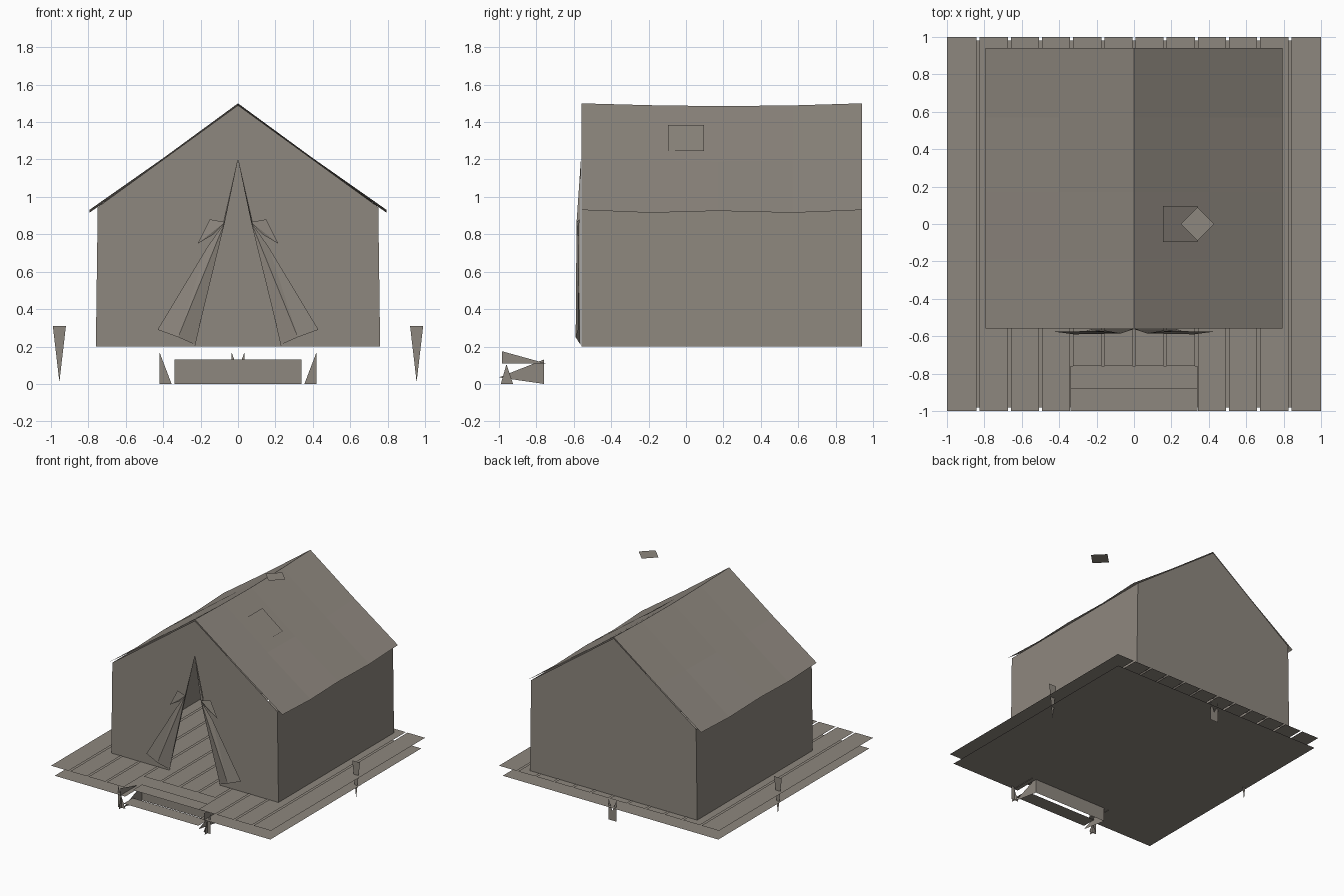
import bpy

cube = bpy.data.objects.get("Cube")
if cube:
    bpy.data.objects.remove(cube, do_unlink=True)


def flat_colour(name, rgb):
    mat = bpy.data.materials.new(name)
    mat.use_nodes = True
    mat.diffuse_color = (*rgb, 1)
    shader = mat.node_tree.nodes["Principled BSDF"]
    shader.inputs["Base Color"].default_value = (*rgb, 1)
    shader.inputs["Roughness"].default_value = 0.9
    return mat


CANVAS = flat_colour("warm grey", (0.27, 0.243, 0.21))


def sheet(name, polygons):
    """Thin sheet made of flat polygons, each a list of 3D points."""
    points, faces = [], []
    for poly in polygons:
        faces.append(range(len(points), len(points) + len(poly)))
        points += poly
    mesh = bpy.data.meshes.new(name)
    mesh.from_pydata(points, [], [list(f) for f in faces])
    mesh.materials.append(CANVAS)
    obj = bpy.data.objects.new(name, mesh)
    bpy.context.collection.objects.link(obj)
    return obj


def flat(x0, x1, y0, y1, z):
    return [(x0, y0, z), (x1, y0, z), (x1, y1, z), (x0, y1, z)]


def upright(profile, y):
    return [(x, y, z) for x, z in profile]


def flip(poly):
    return [(-x, y, z) for x, y, z in reversed(poly)]


def both(name, polygons):
    sheet("left_" + name, polygons)
    sheet("right_" + name, [flip(p) for p in polygons])


DECK, LOW, FRONT, BACK = 0.2, 0.115, -0.56, 0.94
NOTCH, STEP_X = -0.76, 0.34

# Deck boards, shortened in the middle to make room for the steps
pitch, gap = 1 / 6, 0.008
boards = []
for i in range(12):
    x0 = -1 + i * pitch + (gap if i else 0)
    x1 = -1 + (i + 1) * pitch - (gap if i < 11 else 0)
    start = NOTCH if abs(x0 + x1) / 2 < STEP_X else -1
    boards.append(flat(x0, x1, start, 1, DECK))
sheet("deck_boards", boards)

# Base sheet under the boards
e = 0.98
sheet("deck_base", [flat(-e, e, NOTCH, e, LOW),
                    flat(-e, -STEP_X, -e, NOTCH, LOW),
                    flat(STEP_X, e, -e, NOTCH, LOW)])

# Steps: two treads and a back panel
sheet("step_treads", [flat(-STEP_X, STEP_X, -1, -0.88, 0.065),
                      flat(-STEP_X, STEP_X, -0.88, NOTCH, 0.13)])
sheet("step_back", [upright([(-STEP_X, 0), (STEP_X, 0),
                             (STEP_X, 0.13), (-STEP_X, 0.13)], NOTCH)])
both("step_brace", [[(STEP_X, -1, 0.035), (STEP_X, NOTCH, 0), (STEP_X, NOTCH, 0.13)],
                    [(0.38, -0.985, 0.11), (0.38, -0.75, 0.11), (0.38, -0.985, 0.175)]])

# Pegs at the sides, the front and the back
both("side_peg", [upright([(0.955, 0.01), (0.99, 0.31), (0.92, 0.31)], 0.17)])
both("front_peg", [upright([(0.355, 0), (0.42, 0), (0.42, 0.17)], -0.955),
                   [(0.39, -0.99, 0), (0.39, -0.925, 0), (0.39, -0.96, 0.105)]])
both("back_peg", [upright([(-0.03, 0), (0.035, 0), (0.035, 0.17)], 0.955)])

# Tent walls
both("wall", [[(0.76, FRONT, DECK), (0.76, BACK, DECK),
               (0.75, BACK, 0.945), (0.75, FRONT, 0.945)]])
gable = [(0.76, DECK), (0.75, 0.945), (0, 1.49), (-0.75, 0.945), (-0.76, DECK)]
sheet("back_wall", [upright(gable[::-1], BACK)])
half_front = [(0.23, DECK), (0.76, DECK), (0.75, 0.945), (0, 1.49), (0, 1.2)]
both("front_wall", [upright(half_front, FRONT)])

# Sagging roof, one slope for each side
rows = [FRONT, -0.19, 0.17, 0.57, BACK]
ridge = [1.5, 1.49, 1.485, 1.489, 1.5]
middle = [1.207, 1.195, 1.19, 1.195, 1.207]
eave = [0.93, 0.915, 0.925, 0.915, 0.93]
lines = [(0, ridge), (0.4, middle), (0.795, eave)]
slope = []
for (xa, za), (xb, zb) in zip(lines, lines[1:]):
    for j in range(4):
        y0, y1 = rows[j], rows[j + 1]
        slope.append([(xa, y0, za[j]), (xb, y0, zb[j]),
                      (xb, y1, zb[j + 1]), (xa, y1, za[j + 1])])
both("roof", slope)

# Square patch on the roof and loose square above it
sheet("roof_patch", [[(0.155, -0.095, 1.385), (0.34, -0.095, 1.246),
                      (0.34, 0.095, 1.246), (0.155, 0.095, 1.385)]])
sheet("stove_cap", [[(0.25, 0, 1.73), (0.34, -0.09, 1.73),
                     (0.43, 0, 1.73), (0.34, 0.09, 1.73)]])

# Door flaps folded back, with their ties
top, knot, fold = (0, -0.562, 1.2), (0.07, -0.585, 0.865), (0.165, -0.572, 0.73)
inner, crease, outer = (0.23, -0.565, 0.21), (0.32, -0.59, 0.25), (0.43, -0.575, 0.29)
both("door_flap", [[top, (0.1, -0.565, 0.765), knot],
                   [knot, (0.1, -0.565, 0.765), inner],
                   [knot, inner, crease], [knot, crease, fold],
                   [fold, crease, outer]])
both("flap_tie", [[knot, (0.215, -0.575, 0.75), (0.15, -0.57, 0.88)],
                  [knot, (0.13, -0.575, 0.8), (0.215, -0.575, 0.75)]])
